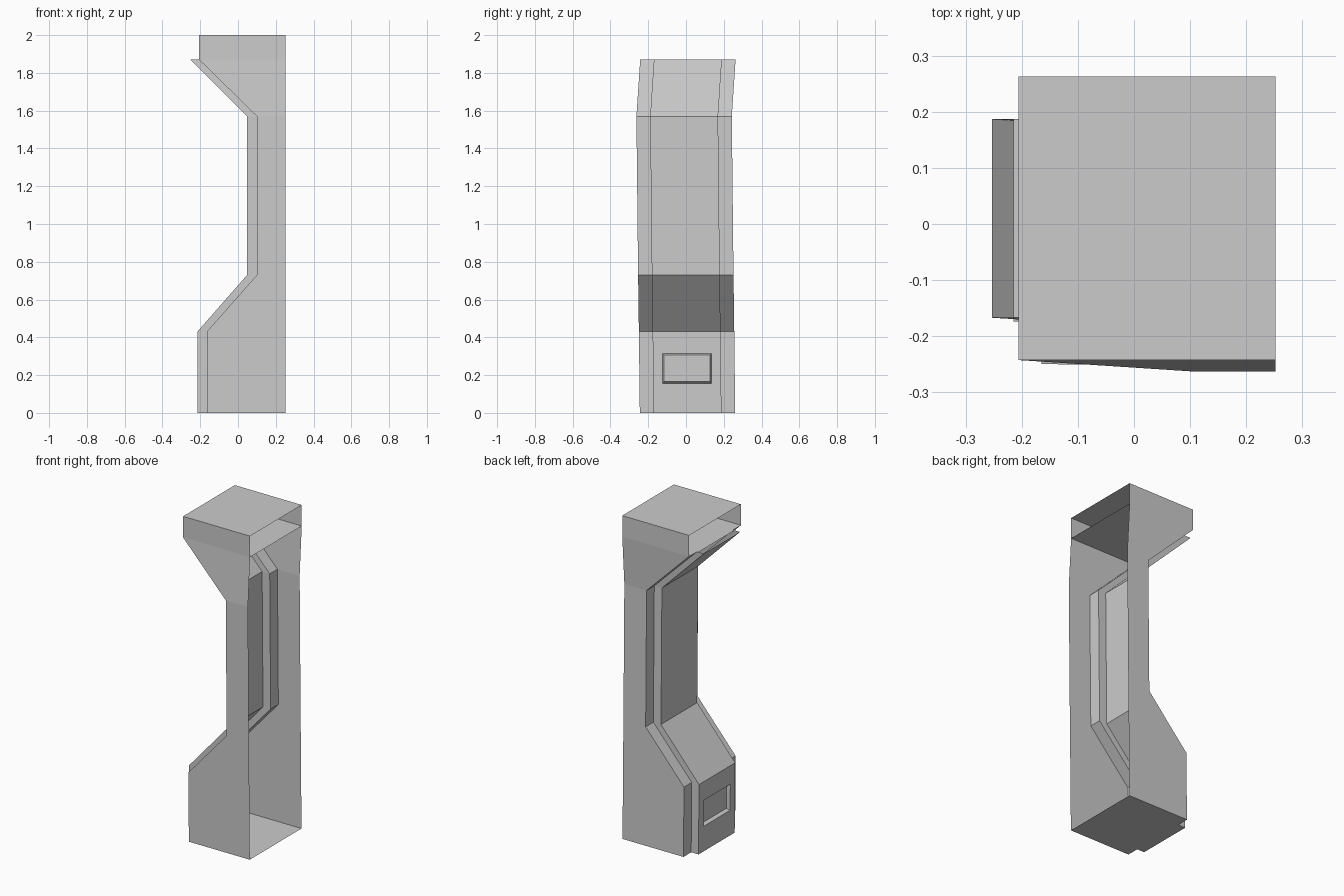
import bpy

if "Cube" in bpy.data.objects:
    bpy.data.objects.remove(bpy.data.objects["Cube"])

HALF, STRIP = 0.2525, 0.177          # half widths of the body and the raised centre strip
BACK = 0.252
LEVELS = [0, 0.43, 0.73, 1.57, 1.87]
SIDE_X = [-0.165, -0.165, 0.10, 0.10, -0.206]
MID_X = [-0.215, -0.215, 0.048, 0.048, -0.253]
LEAN = [(0, 0.008), (0.43, 0.003), (0.73, -0.001), (1.57, -0.010), (1.87, 0.010), (2, 0.0105)]


def lean(z):
    # slight sideways drift of the whole cabinet with height
    for (z0, a), (z1, b) in zip(LEAN, LEAN[1:]):
        if z <= z1:
            return a + (b - a) * (z - z0) / (z1 - z0)
    return LEAN[-1][1]


def make(name, verts, faces):
    me = bpy.data.meshes.new(name)
    me.from_pydata([(x, y + lean(z), z) for x, y, z in verts], [], faces)
    me.update()
    ob = bpy.data.objects.new(name, me)
    bpy.context.collection.objects.link(ob)
    return ob


def loft(name, a, b, closed=False):
    # quads between two matching rails
    n = len(a)
    count = n if closed else n - 1
    faces = [(i, (i + 1) % n, n + (i + 1) % n, n + i) for i in range(count)]
    return make(name, a + b, faces)


def rail(xs, y, zs=LEVELS):
    return [(x, y, z) for x, z in zip(xs, zs)]


# Sides, recessed border strips and step walls
for s, tag in ((-1, "near"), (1, "far")):
    zs = LEVELS + [2]
    loft("side_panel_" + tag, rail(SIDE_X + [SIDE_X[-1]], s * HALF, zs),
         rail([BACK] * 6, s * HALF, zs))
    loft("border_strip_" + tag, rail(SIDE_X, s * HALF), rail(SIDE_X, s * STRIP))
    loft("step_wall_" + tag, rail(SIDE_X, s * STRIP), rail(MID_X, s * STRIP))

# Raised centre strip above the lower front
loft("centre_strip", rail(MID_X[1:], -STRIP, LEVELS[1:]), rail(MID_X[1:], STRIP, LEVELS[1:]))


# Lower front panel with a shallow tray recess
def ring(x, y, z0, z1):
    return [(x, -y, z0), (x, y, z0), (x, y, z1), (x, -y, z1)]


front = MID_X[0]
outer = ring(front, STRIP, 0, 0.43)
lip = ring(front, 0.13, 0.155, 0.315)
inner = ring(front + 0.02, 0.122, 0.165, 0.307)
loft("lower_front_panel", outer, lip, True)
loft("recess_walls", lip, inner, True)
make("recess_back", inner, [(0, 1, 2, 3)])


# Floor and upper shelf, each with a tab under the centre strip
def plate(name, x_side, x_mid, z):
    pts = [(BACK, -HALF), (x_side, -HALF), (x_side, -STRIP), (x_mid, -STRIP),
           (x_mid, STRIP), (x_side, STRIP), (x_side, HALF), (BACK, HALF)]
    make(name, [(x, y, z) for x, y in pts], [tuple(range(8))])


plate("floor", SIDE_X[0], MID_X[0], 0)
plate("upper_shelf", SIDE_X[-1], -0.215, 1.87)

# Roof
make("roof", [(SIDE_X[-1], -HALF, 2), (BACK, -HALF, 2), (BACK, HALF, 2), (SIDE_X[-1], HALF, 2)],
     [(0, 1, 2, 3)])
